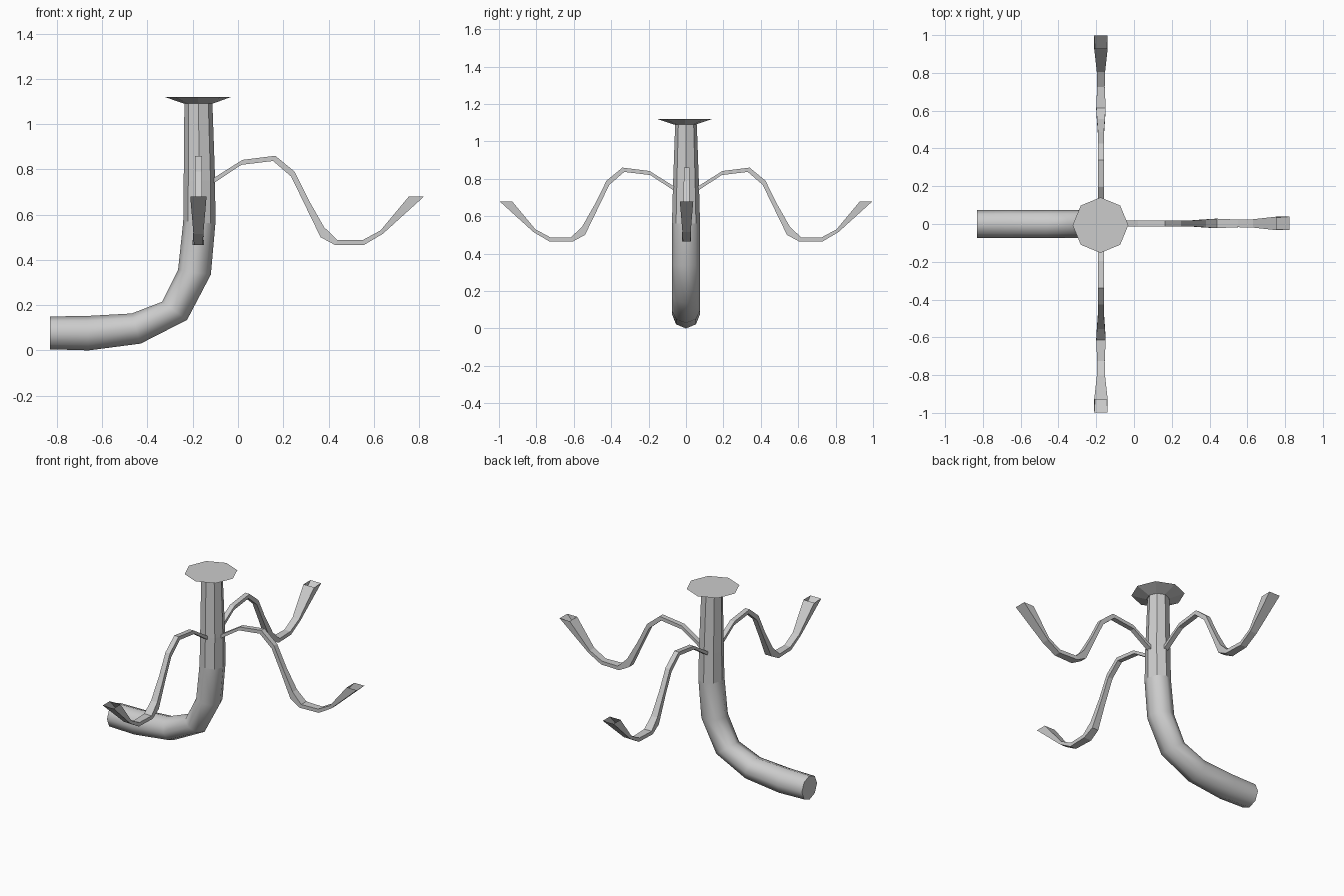
import bpy, bmesh
from math import cos, sin, pi, radians
from mathutils import Vector

if "Cube" in bpy.data.objects:
    bpy.data.objects.remove(bpy.data.objects["Cube"])

AXIS_X = -0.175  # vertical axis of the trunk


def loft(name, rings, sides, caps=(True, True), y=0.0, smooth=()):
    """Skin rings given as (x1, z1, x2, z2, half_width): two opposite edges in the XZ plane."""
    bm = bmesh.new()
    loops = []
    for x1, z1, x2, z2, w in rings:
        a, b = Vector((x1, y, z1)), Vector((x2, y, z2))
        c, u, v = (a + b) / 2, (a - b) / 2, Vector((0, w, 0))
        if sides == 4:
            offs = [(1, 1), (-1, 1), (-1, -1), (1, -1)]
        else:
            offs = [(cos(2 * pi * i / sides), sin(2 * pi * i / sides)) for i in range(sides)]
        loops.append([bm.verts.new(c + u * p + v * q) for p, q in offs])
    for k, (lo, hi) in enumerate(zip(loops, loops[1:])):
        for i in range(sides):
            j = (i + 1) % sides
            f = bm.faces.new((lo[i], lo[j], hi[j], hi[i]))
            f.smooth = k in smooth
    if caps[0]:
        bm.faces.new(loops[0])
    if caps[1]:
        bm.faces.new(loops[-1])
    bmesh.ops.recalc_face_normals(bm, faces=bm.faces)
    me = bpy.data.meshes.new(name)
    bm.to_mesh(me)
    bm.free()
    ob = bpy.data.objects.new(name, me)
    bpy.context.collection.objects.link(ob)
    return ob


# Bent octagonal trunk: smooth curved base, faceted upright
trunk = [
    (-0.83, 0.15, -0.83, 0.005, 0.073),
    (-0.67, 0.152, -0.66, 0.0, 0.075),
    (-0.47, 0.163, -0.43, 0.03, 0.075),
    (-0.335, 0.215, -0.225, 0.135, 0.075),
    (-0.265, 0.355, -0.12, 0.335, 0.076),
    (-0.242, 0.57, -0.10, 0.56, 0.075),
    (-0.24, 0.75, -0.101, 0.75, 0.07),
    (-0.237, 1.09, -0.113, 1.09, 0.058),
]
loft("trunk", trunk, 8, (True, False), smooth=range(5))

# Flared octagonal top plate
loft("top_plate", [(-0.237, 1.09, -0.113, 1.09, 0.058),
                   (-0.325, 1.12, -0.03, 1.12, 0.147)], 8, (False, True), y=-0.006)

# Wavy arms with open flared tips, distances measured from the trunk axis
arm = [
    (0.06, 0.757, 0.065, 0.737, 0.015),
    (0.195, 0.842, 0.19, 0.82, 0.015),
    (0.34, 0.86, 0.33, 0.837, 0.015),
    (0.425, 0.79, 0.41, 0.768, 0.015),
    (0.487, 0.665, 0.472, 0.64, 0.016),
    (0.555, 0.545, 0.54, 0.50, 0.021),
    (0.615, 0.487, 0.605, 0.465, 0.025),
    (0.725, 0.487, 0.73, 0.465, 0.02),
    (0.805, 0.53, 0.815, 0.515, 0.022),
    (0.93, 0.68, 0.997, 0.68, 0.036),
]
for name, turn in (("side_arm", 0), ("back_arm", 90), ("front_arm", -90)):
    ob = loft(name, arm, 4, (True, False))
    ob.location = (AXIS_X, 0.003 if turn == 0 else 0, 0)
    ob.rotation_euler.z = radians(turn)
